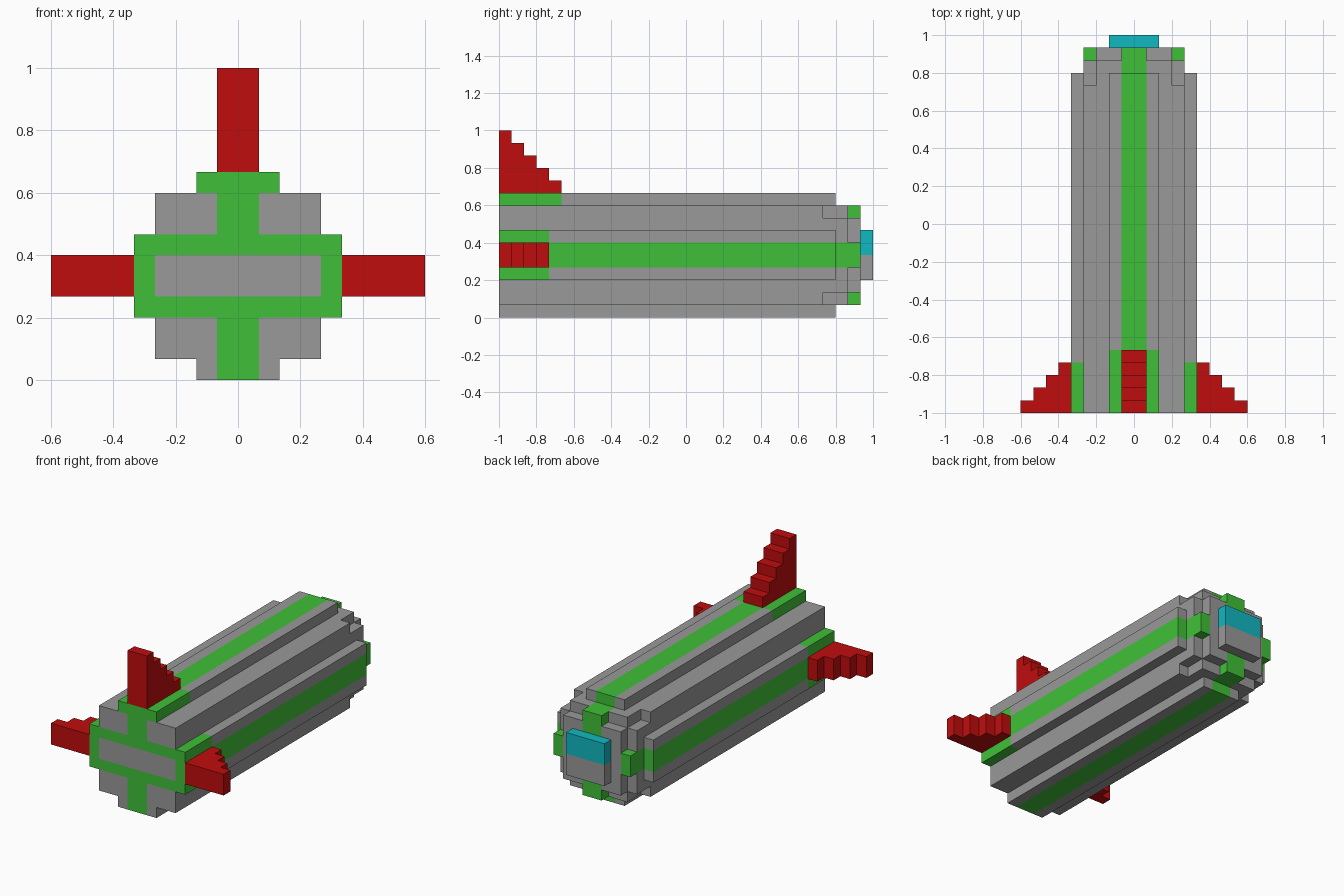
import bpy, bmesh
from mathutils import Vector

cube = bpy.data.objects.get("Cube")
if cube:
    bpy.data.objects.remove(cube, do_unlink=True)

U = 1 / 15  # block size; all coordinates below are in blocks


def material(name, rgb):
    m = bpy.data.materials.new(name)
    m.use_nodes = True
    m.diffuse_color = (*rgb, 1)
    m.node_tree.nodes["Principled BSDF"].inputs["Base Color"].default_value = (*rgb, 1)
    return m


GRAY = material("gray", (0.319, 0.319, 0.319))
GREEN = material("green", (0.051, 0.527, 0.04))
RED = material("red", (0.527, 0.004, 0.004))
CYAN = material("cyan", (0.005, 0.479, 0.527))


def extrude(name, outline, axis, start, end, mats, cuts=(), rule=None):
    """Extrude a 2D outline along an axis, cut it along planes, colour faces by rule."""
    bm = bmesh.new()
    verts = []
    for p in outline:
        co = list(p)
        co.insert(axis, start)
        verts.append(bm.verts.new(co))
    face = bm.faces.new(verts)
    shift = Vector((0, 0, 0))
    shift[axis] = end - start
    top = bmesh.ops.extrude_face_region(bm, geom=[face], use_keep_orig=True)["geom"]
    bmesh.ops.translate(bm, vec=shift, verts=[g for g in top if isinstance(g, bmesh.types.BMVert)])
    for cut_axis, values in cuts:
        normal = Vector((0, 0, 0))
        normal[cut_axis] = 1
        for v in values:
            bmesh.ops.bisect_plane(bm, geom=bm.verts[:] + bm.edges[:] + bm.faces[:],
                                   dist=1e-4, plane_co=normal * v, plane_no=normal)
    bmesh.ops.recalc_face_normals(bm, faces=bm.faces[:])
    bm.normal_update()
    if rule:
        for f in bm.faces:
            # sample the block just inside the face
            f.material_index = int(rule(f.calc_center_median() - f.normal * 0.4))
    bmesh.ops.scale(bm, vec=(U, U, U), verts=bm.verts[:])
    mesh = bpy.data.meshes.new(name)
    bm.to_mesh(mesh)
    bm.free()
    for m in mats:
        mesh.materials.append(m)
    obj = bpy.data.objects.new(name, mesh)
    bpy.context.collection.objects.link(obj)
    return obj


def stepped(rows):
    """Symmetric stepped outline from (half width, bottom, top) rows."""
    right = [(w, z) for w, z0, z1 in rows for z in (z0, z1)]
    return right + [(-x, z) for x, z in reversed(right)]


def is_green(p):
    x, y, z = abs(p.x), p.y, p.z
    if x < 1 and (z > 7 or z < 3):            # top and bottom stripes
        return True
    if 4 < z < 6 and x > (3 if y > 12 else 4):  # side stripes
        return True
    if y < -11 and 3 < z < 7:                 # tail band, with a gray panel inside
        return x > 4 or not 4 < z < 6
    return y < -10 and z > 9                  # top fin base


# Body sections from tail to nose, tapering in steps
rows_hull = [(2, 0, 1), (4, 1, 3), (5, 3, 7), (4, 7, 9), (2, 9, 10)]
rows_shoulder = [(2, 0, 1), (3, 1, 2), (4, 2, 3), (5, 3, 7), (4, 7, 8), (3, 8, 9), (2, 9, 10)]
rows_collar = [(3, 1, 2), (4, 2, 8), (3, 8, 9)]
rows_nose = [(1, 1, 2), (3, 2, 4), (4, 4, 6), (3, 6, 8), (1, 8, 9)]
sections = [("hull", rows_hull, -15, 11), ("shoulder", rows_shoulder, 11, 12),
            ("collar", rows_collar, 12, 13), ("nose", rows_nose, 13, 14)]
stripe_cuts = [(0, (-4, -3, -1, 1, 3, 4)), (1, (-11, -10)), (2, (3, 4, 6, 7, 9))]
for name, rows, y0, y1 in sections:
    extrude(name, stepped(rows), 1, y0, y1, [GRAY, GREEN], stripe_cuts, is_green)

# Nose plate with a window in its upper half
extrude("nose_plate", stepped([(2, 3, 7)]), 1, 14, 15, [GRAY, CYAN],
        [(2, (5,))], lambda p: p.z > 5)


def stairs(count, y_end):
    """Staircase outline as (y, height) points, shrinking by one block per step."""
    pts = [(-15, 0)]
    for k in range(count):
        pts += [(y_end - k, k), (y_end - k, k + 1)]
    return pts + [(-15, count)]


# Fins: one upright, two mirrored at the sides
extrude("top_fin", [(y, 10 + h) for y, h in stairs(5, -10)], 0, -1, 1, [RED])
side = extrude("side_fins", [(5 + h, y) for y, h in stairs(4, -11)], 2, 4, 6, [RED])
side.modifiers.new("mirror", "MIRROR").use_clip = False
